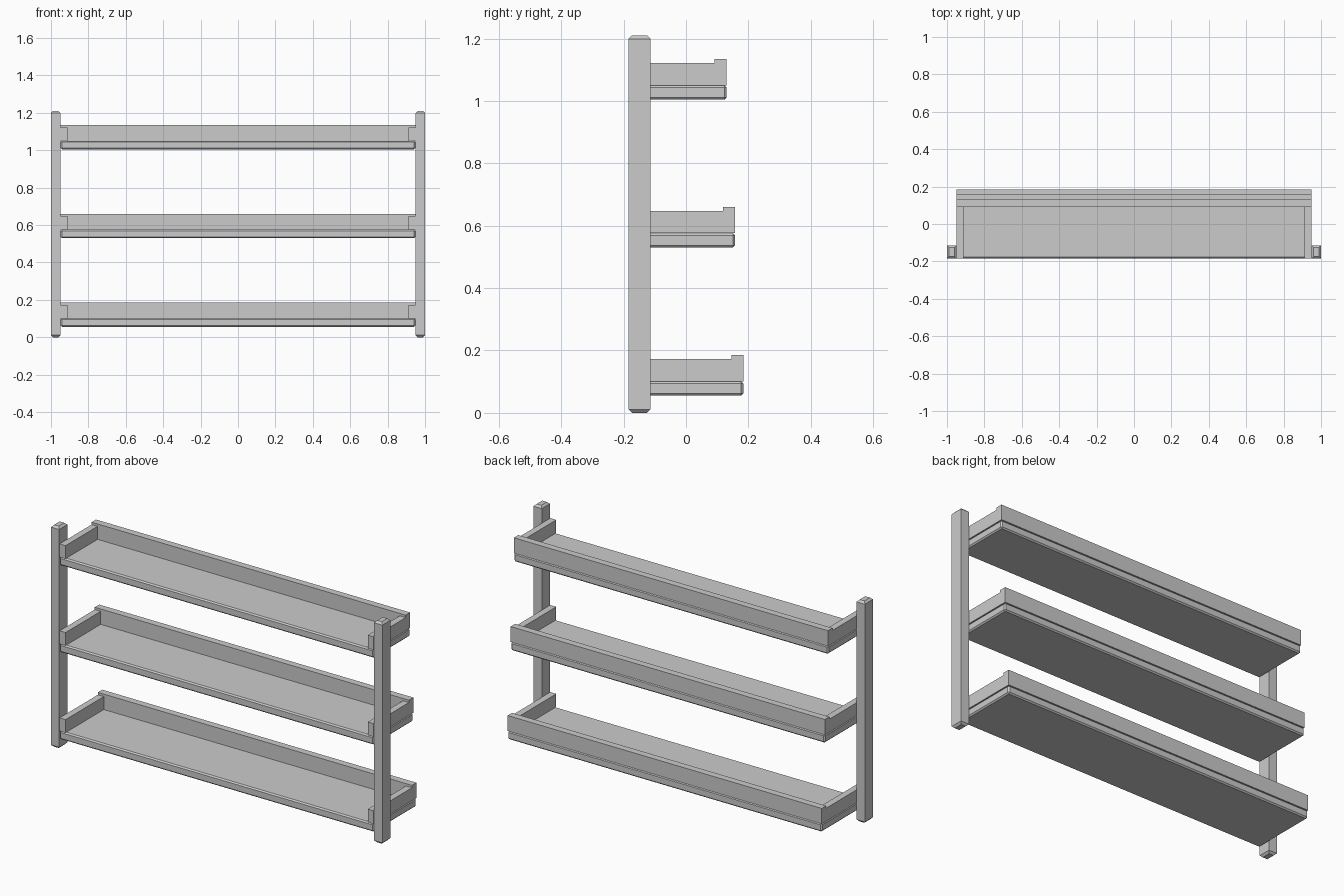
import bpy
import bmesh
from mathutils import Vector

default = bpy.data.objects.get("Cube")
if default:
    bpy.data.objects.remove(default, do_unlink=True)

grey = bpy.data.materials.new("light_grey")
grey.use_nodes = True
colour = (0.6, 0.6, 0.6, 1)
grey.diffuse_color = colour
grey.node_tree.nodes["Principled BSDF"].inputs["Base Color"].default_value = colour


def box(name, low, high, chamfer=0, ends_only=False):
    """Box between two corners, optionally chamfered (all edges or just top and bottom)."""
    low, high = Vector(low), Vector(high)
    bm = bmesh.new()
    bmesh.ops.create_cube(bm, size=1)
    bmesh.ops.scale(bm, vec=high - low, verts=bm.verts)
    if chamfer:
        edges = [e for e in bm.edges
                 if not ends_only or abs(e.verts[0].co.z - e.verts[1].co.z) < 1e-4]
        bmesh.ops.bevel(bm, geom=edges, offset=chamfer, segments=1,
                        affect='EDGES', clamp_overlap=True)
    mesh = bpy.data.meshes.new(name)
    bm.to_mesh(mesh)
    bm.free()
    mesh.materials.append(grey)
    obj = bpy.data.objects.new(name, mesh)
    obj.location = (low + high) / 2
    bpy.context.collection.objects.link(obj)
    return obj


FRONT = -0.184      # front plane shared by posts and shelves
HALF = 0.948        # half width of a shelf
WALL = 0.036        # rail thickness

# Upright posts with chamfered ends
for side, x in (("left", 0.975), ("right", -0.975)):
    box(side + "_post", (x - 0.025, FRONT, 0), (x + 0.025, FRONT + 0.07, 1.21),
        0.011, ends_only=True)

# Shelves, each shallower than the one below: base height and back plane
for level, z, back in (("bottom", 0.055, 0.184),
                       ("middle", 0.53, 0.157),
                       ("top", 1.004, 0.13)):
    top = z + 0.046
    box(level + "_shelf_board", (-HALF, FRONT, z), (HALF, back, top), 0.007)
    box(level + "_back_rail", (-HALF, back - 0.038, top), (HALF, back, z + 0.13))
    for side, x in (("left", HALF - WALL), ("right", -HALF)):
        box(f"{level}_{side}_side_rail", (x, FRONT, top),
            (x + WALL, back - 0.038, z + 0.117))
